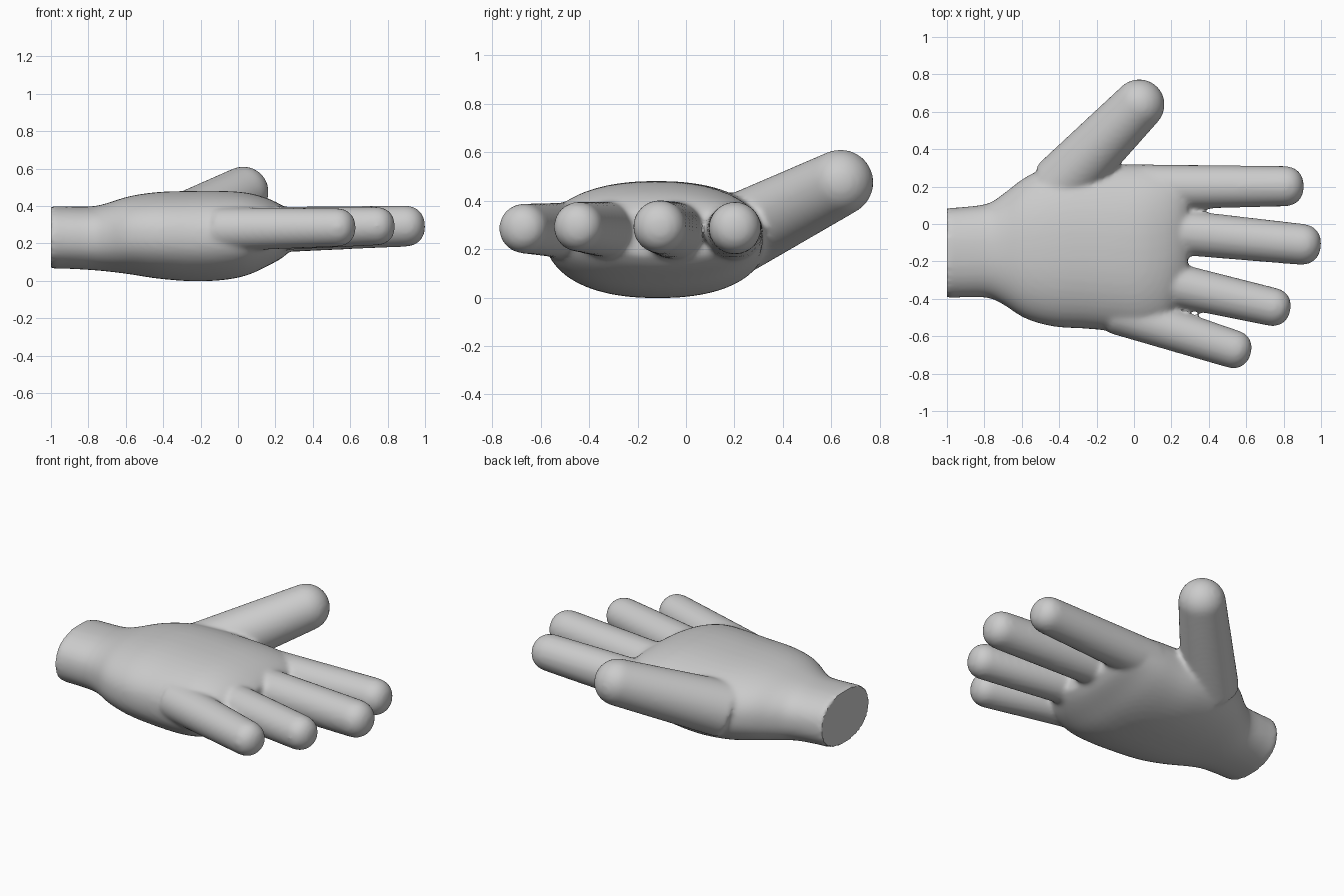
import bpy, bmesh, math
from mathutils import Vector

if "Cube" in bpy.data.objects:
    bpy.data.objects.remove(bpy.data.objects["Cube"])

grey = bpy.data.materials.new("light_grey")
grey.diffuse_color = (0.6, 0.6, 0.6, 1)
grey.use_nodes = True
grey.node_tree.nodes["Principled BSDF"].inputs["Base Color"].default_value = grey.diffuse_color
bm = bmesh.new()
SIDES = 48


def skin(rings):
    """Bridge a list of point rings into a closed tube."""
    vs = [[bm.verts.new(p) for p in r] for r in rings]
    for a, b in zip(vs, vs[1:]):
        for i in range(SIDES):
            j = (i + 1) % SIDES
            bm.faces.new((a[i], a[j], b[j], b[i]))
    bm.faces.new(vs[0][::-1])
    bm.faces.new(vs[-1])


def spow(v, e):
    return math.copysign(abs(v) ** e, v)


def finger(a, b, ra, rb, e=0.88):
    """Tapered rod from a to b with a rounded tip centred on b."""
    a, b = Vector(a), Vector(b)
    d = (b - a).normalized()
    u = d.cross(Vector((0, 0, 1))).normalized()
    w = u.cross(d)
    stations = [(a, ra), (b, rb)]
    for k in range(1, 12):
        t = math.pi / 2 * k / 12
        stations.append((b + d * rb * math.sin(t) ** e, rb * math.cos(t) ** e))
    stations.append((b + d * rb, 0.008))
    skin([[c + r * (math.cos(t) * u + math.sin(t) * w)
           for t in (2 * math.pi * i / SIDES for i in range(SIDES))]
          for c, r in stations])


def catmull(p0, p1, p2, p3, t):
    return [0.5 * (2 * b + (c - a) * t + (2 * a - 5 * b + 4 * c - d) * t * t
                   + (3 * b - a - 3 * c + d) * t ** 3)
            for a, b, c, d in zip(p0, p1, p2, p3)]


# Wrist and palm sections: x, y min, y max, z min, z max
palm = [(-1.00, -.395, .085, .065, .400), (-.90, -.392, .092, .064, .397),
        (-.78, -.395, .110, .057, .398), (-.70, -.430, .160, .050, .415),
        (-.58, -.505, .250, .035, .452), (-.43, -.548, .315, .012, .474),
        (-.25, -.560, .330, -.002, .480), (-.08, -.575, .320, .004, .480),
        (.05, -.580, .318, .030, .470), (.16, -.540, .312, .080, .440),
        (.24, -.450, .300, .125, .400), (.285, -.400, .280, .170, .360)]
rings = []
ext = [palm[0]] + palm + [palm[-1]]
samples = [catmull(*ext[k:k + 4], s / 5) for k in range(len(palm) - 1) for s in range(5)]
for x, y0, y1, z0, z1 in samples + [palm[-1]]:
    ring = []
    for i in range(SIDES):
        t = 2 * math.pi * i / SIDES
        ring.append((x, (y0 + y1) / 2 + (y1 - y0) / 2 * spow(math.cos(t), 0.88),
                     (z0 + z1) / 2 + (z1 - z0) / 2 * spow(math.sin(t), 0.88)))
    rings.append(ring)
skin(rings)

# Index, middle, ring and little finger, then thumb
finger((.05, .197, .265), (.80, .202, .287), .122, .108)
finger((.05, -.025, .270), (.89, -.108, .292), .124, .110)
finger((.00, -.275, .275), (.735, -.442, .292), .122, .103)
finger((-.10, -.470, .275), (.525, -.667, .285), .118, .103)
finger((-.40, .200, .255), (.028, .638, .475), .165, .136, 1.0)

bmesh.ops.recalc_face_normals(bm, faces=bm.faces)
mesh = bpy.data.meshes.new("hand")
bm.to_mesh(mesh)
bm.free()
mesh.materials.append(grey)
hand = bpy.data.objects.new("hand", mesh)
bpy.context.collection.objects.link(hand)

# Fuse everything into one skin and soften the joints
fuse = hand.modifiers.new("fuse", 'REMESH')
fuse.mode = 'VOXEL'
fuse.voxel_size = 0.014
fuse.use_smooth_shade = True
soft = hand.modifiers.new("soften", 'SMOOTH')
soft.factor = 0.5
soft.iterations = 9
bpy.context.view_layer.objects.active = hand
hand.select_set(True)
for m in ("fuse", "soften"):
    bpy.ops.object.modifier_apply(modifier=m)
# Flatten the wrist cut
for v in hand.data.vertices:
    if v.co.x < -0.975:
        v.co.x = min(v.co.x, -1.0) if v.co.x < -0.992 else v.co.x
bpy.ops.object.shade_smooth_by_angle(angle=math.radians(40))
